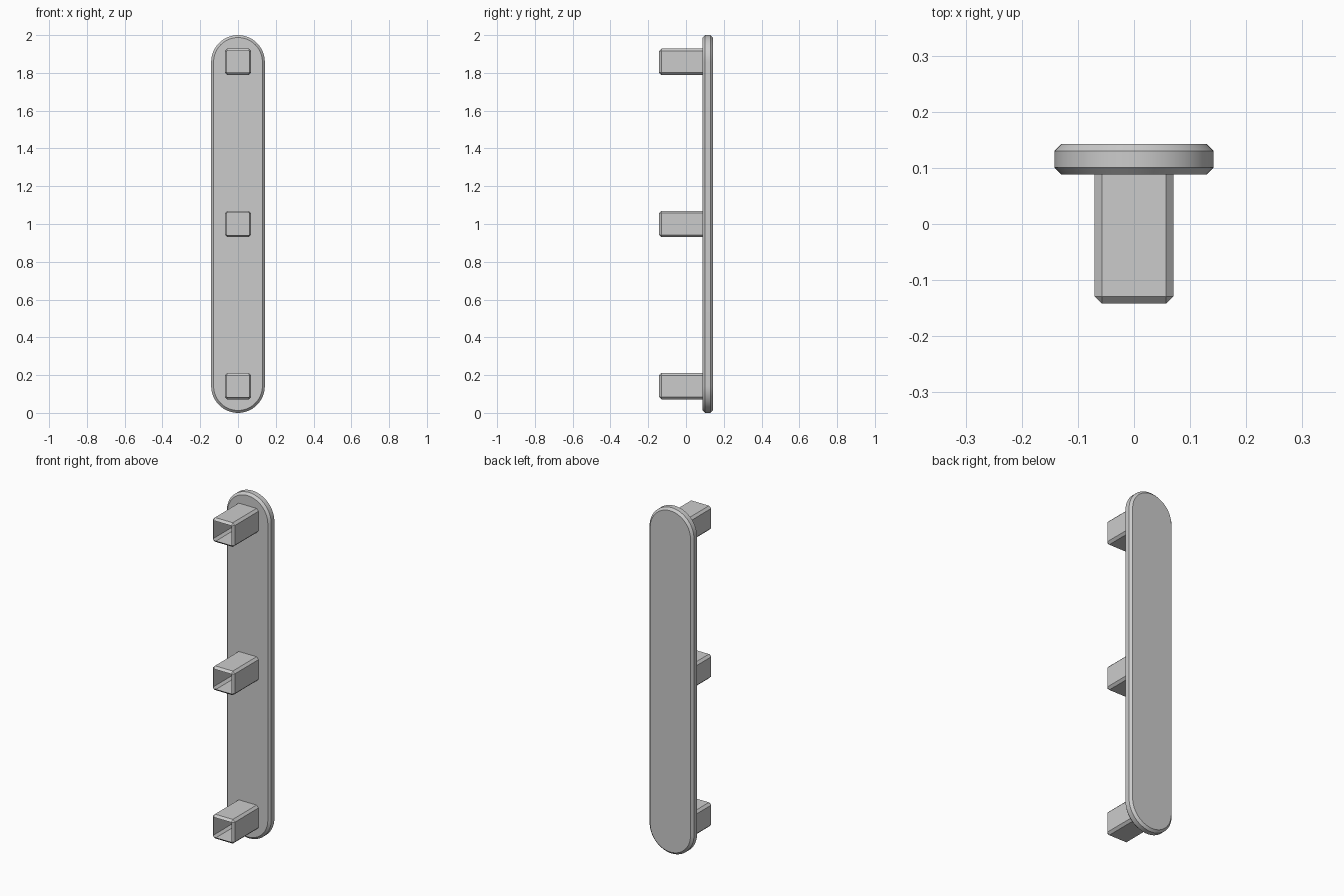
import bpy
import bmesh
import math

cube = bpy.data.objects.get("Cube")
if cube:
    bpy.data.objects.remove(cube, do_unlink=True)

grey = bpy.data.materials.new("plain_grey")
grey.use_nodes = True
grey.diffuse_color = (0.6, 0.6, 0.6, 1)
grey.node_tree.nodes["Principled BSDF"].inputs["Base Color"].default_value = (0.6, 0.6, 0.6, 1)

CHAMFER = 0.013
RADIUS = 0.142       # rounded ends of the plate
REACH = 1 - RADIUS   # centre of the plate to the centre of each end
PEG = 0.07           # half width of a peg


def stadium(radius, steps=32):
    """Outline with two half-round ends, as (x, z) points."""
    points = []
    for side in (1, -1):
        for i in range(steps + 1):
            a = math.pi * i / steps
            points.append((side * radius * math.cos(a), 1 + side * (REACH + radius * math.sin(a))))
    return points


def octagon(half, cut, z):
    """Square outline with cut corners, as (x, z) points."""
    a, b = half, half - cut
    corners = [(a, -b), (a, b), (b, a), (-b, a), (-a, b), (-a, -b), (-b, -a), (b, -a)]
    return [(x, z + dz) for x, dz in corners]


def loft(name, sections, capped):
    """Join outlines placed along y, from front to back."""
    bm = bmesh.new()
    rings = [[bm.verts.new((x, y, z)) for x, z in outline] for y, outline in sections]
    for front, back in zip(rings, rings[1:]):
        for i in range(len(front)):
            j = (i + 1) % len(front)
            bm.faces.new((front[i], front[j], back[j], back[i]))
    if capped:
        bm.faces.new(rings[0][::-1])
        bm.faces.new(rings[-1])
        bmesh.ops.recalc_face_normals(bm, faces=bm.faces)
    else:
        bmesh.ops.reverse_faces(bm, faces=bm.faces)
        bm.normal_update()
        # Outer walls must face away from the peg axis
        wall = max(bm.faces, key=lambda f: f.calc_center_median().x)
        if wall.normal.x < 0:
            bmesh.ops.reverse_faces(bm, faces=bm.faces)
    mesh = bpy.data.meshes.new(name)
    bm.to_mesh(mesh)
    bm.free()
    mesh.materials.append(grey)
    obj = bpy.data.objects.new(name, mesh)
    bpy.context.collection.objects.link(obj)
    return obj


# Long plate with rounded ends and chamfered rims
FRONT, BACK = 0.088, 0.143
inner, outer = stadium(RADIUS - CHAMFER), stadium(RADIUS)
plate = loft("back_plate", [(FRONT, inner), (FRONT + CHAMFER, outer),
                            (BACK - CHAMFER, outer), (BACK, inner)], True)
bpy.context.view_layer.objects.active = plate
plate.select_set(True)
bpy.ops.object.shade_smooth_by_angle(angle=math.radians(30))

# Three hollow pegs, open at the front, with chamfered edges
TIP = -0.142
for label, z in (("lower", 1 - REACH), ("middle", 1), ("upper", 1 + REACH)):
    loft(label + "_peg", [(TIP, octagon(PEG - CHAMFER, 0, z)),
                          (TIP + CHAMFER, octagon(PEG, CHAMFER, z)),
                          (FRONT, octagon(PEG, CHAMFER, z))], False)
